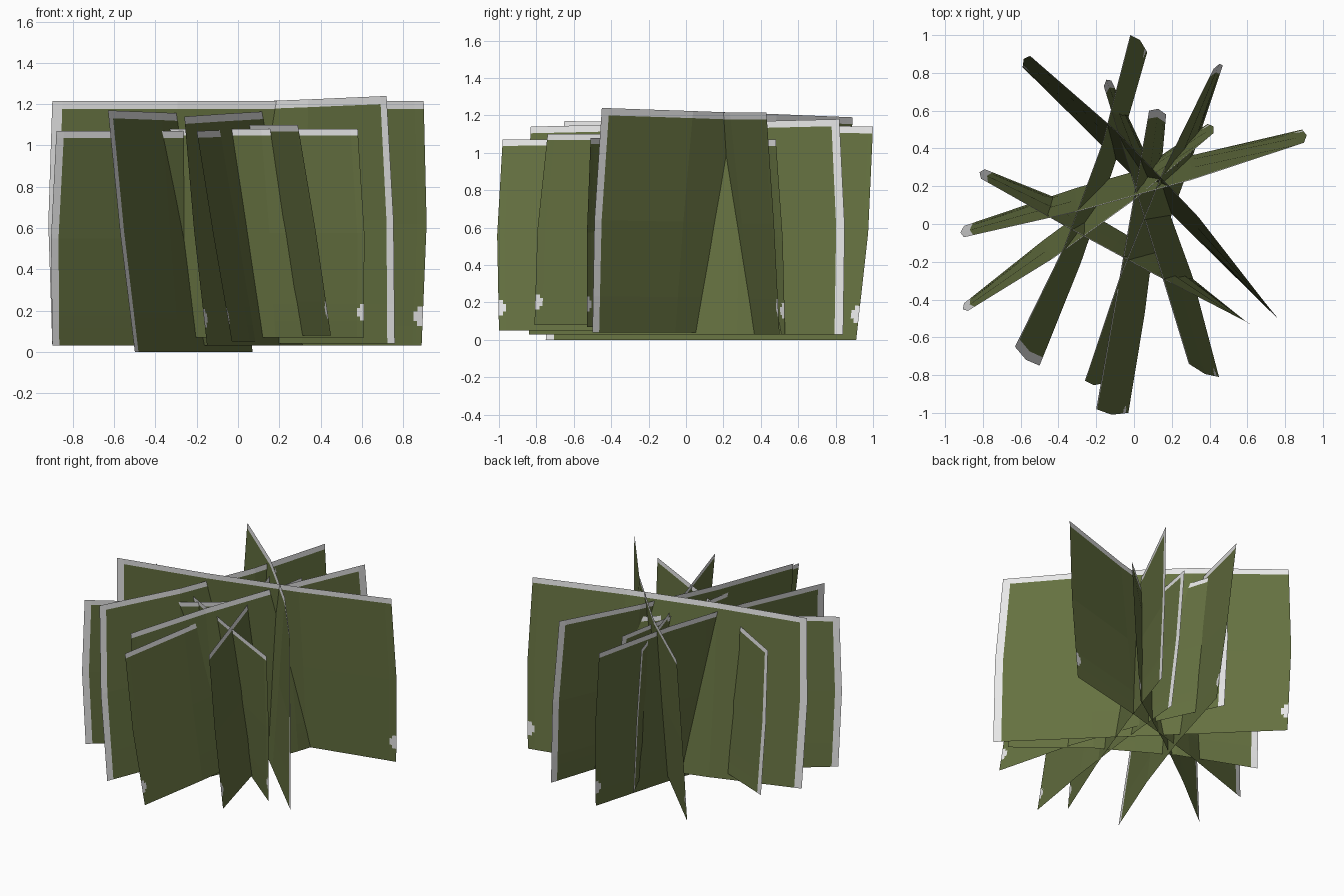
import bpy, bmesh
from mathutils import Vector

if "Cube" in bpy.data.objects:
    bpy.data.objects.remove(bpy.data.objects["Cube"])


def material(name, rgb):
    m = bpy.data.materials.new(name)
    m.diffuse_color = (*rgb, 1)
    m.use_nodes = True
    m.node_tree.nodes["Principled BSDF"].inputs["Base Color"].default_value = m.diffuse_color
    return m


GREEN = material("leaf green", (0.13, 0.165, 0.052))
GREY = material("pale grey edge", (0.8, 0.8, 0.8))

# Column and row positions shared by every card
US = [0, 0.027, 1 / 3, 0.5, 2 / 3, 0.975, 0.985, 1]
VS = [0, 0.08, 0.1, 0.14, 0.16, 0.5, 0.968, 1]


def card(name, a_top, a_bot, b_top, b_bot, z, bow_top, bow_bot):
    """Bent upright foliage card from border end a to plain end b.
    z = (a top, b top, bottom); bows push the middle to the left of a->b."""
    at, bt = Vector((*a_top, z[0])), Vector((*b_top, z[1]))
    ab, bb = Vector((*a_bot, z[2])), Vector((*b_bot, z[2]))
    d = bt - at
    d.z = 0
    d.normalize()
    n = Vector((-d.y, d.x, 0))
    bm = bmesh.new()
    grid = []
    for v in VS:
        row = []
        for u in US:
            p = ab.lerp(bb, u).lerp(at.lerp(bt, u), v)
            bend = min(1, 3 * u, 3 - 3 * u)
            p += n * bend * (bow_bot + (bow_top - bow_bot) * v)
            # the half-height row swells slightly outwards at both ends
            p += d * (2 * u - 1) * 0.02 * (1 - abs(2 * v - 1))
            row.append(bm.verts.new(p))
        grid.append(row)
    for j in range(len(VS) - 1):
        for i in range(len(US) - 1):
            f = bm.faces.new((grid[j][i], grid[j][i + 1],
                              grid[j + 1][i + 1], grid[j + 1][i]))
            u, v = (US[i] + US[i + 1]) / 2, (VS[j] + VS[j + 1]) / 2
            # grey along the top, one side, and a small chip low on the other side
            chip = (u > 0.985 and 0.08 < v < 0.16) or (u > 0.975 and 0.1 < v < 0.14)
            f.material_index = int(u < 0.027 or v > 0.968 or chip)
    me = bpy.data.meshes.new(name)
    bm.to_mesh(me)
    bm.free()
    me.materials.append(GREEN)
    me.materials.append(GREY)
    bpy.context.collection.objects.link(bpy.data.objects.new(name, me))


# Cards running mostly left to right
card("wide_card", (-0.9, -0.07), (-0.9, -0.01), (0.9, 0.43), (0.89, 0.5),
     (1.215, 1.215, 0.03), -0.03, 0.03)
card("left_diagonal_card", (-0.88, -0.46), (-0.9, -0.42), (0.42, 0.48), (0.39, 0.53),
     (1.07, 1.07, 0.03), -0.04, 0.02)
card("right_diagonal_card", (-0.81, 0.24), (-0.79, 0.29), (0.58, -0.51), (0.61, -0.53),
     (1.08, 1.08, 0.07), -0.01, 0.08)
card("tall_diagonal_card", (0.72, -0.45), (0.76, -0.5), (-0.55, 0.89), (-0.59, 0.83),
     (1.24, 1.19, 0.04), -0.06, 0.0)

# Cards running mostly front to back
card("front_left_card", (-0.63, -0.65), (-0.5, -0.75), (-0.02, 1.0), (0.07, 0.91),
     (1.17, 1.14, 0.0), -0.06, -0.03)
card("back_right_card", (0.42, 0.82), (0.47, 0.84), (-0.26, -0.83), (-0.15, -0.84),
     (1.18, 1.14, 0.03), -0.04, 0.02)
card("front_middle_card", (0.08, 0.6), (0.17, 0.58), (-0.2, -0.98), (-0.03, -1.0),
     (1.08, 1.07, 0.05), 0.0, 0.02)
card("front_right_card", (-0.16, 0.73), (-0.12, 0.76), (0.29, -0.74), (0.45, -0.81),
     (1.1, 1.1, 0.08), 0.0, 0.05)
